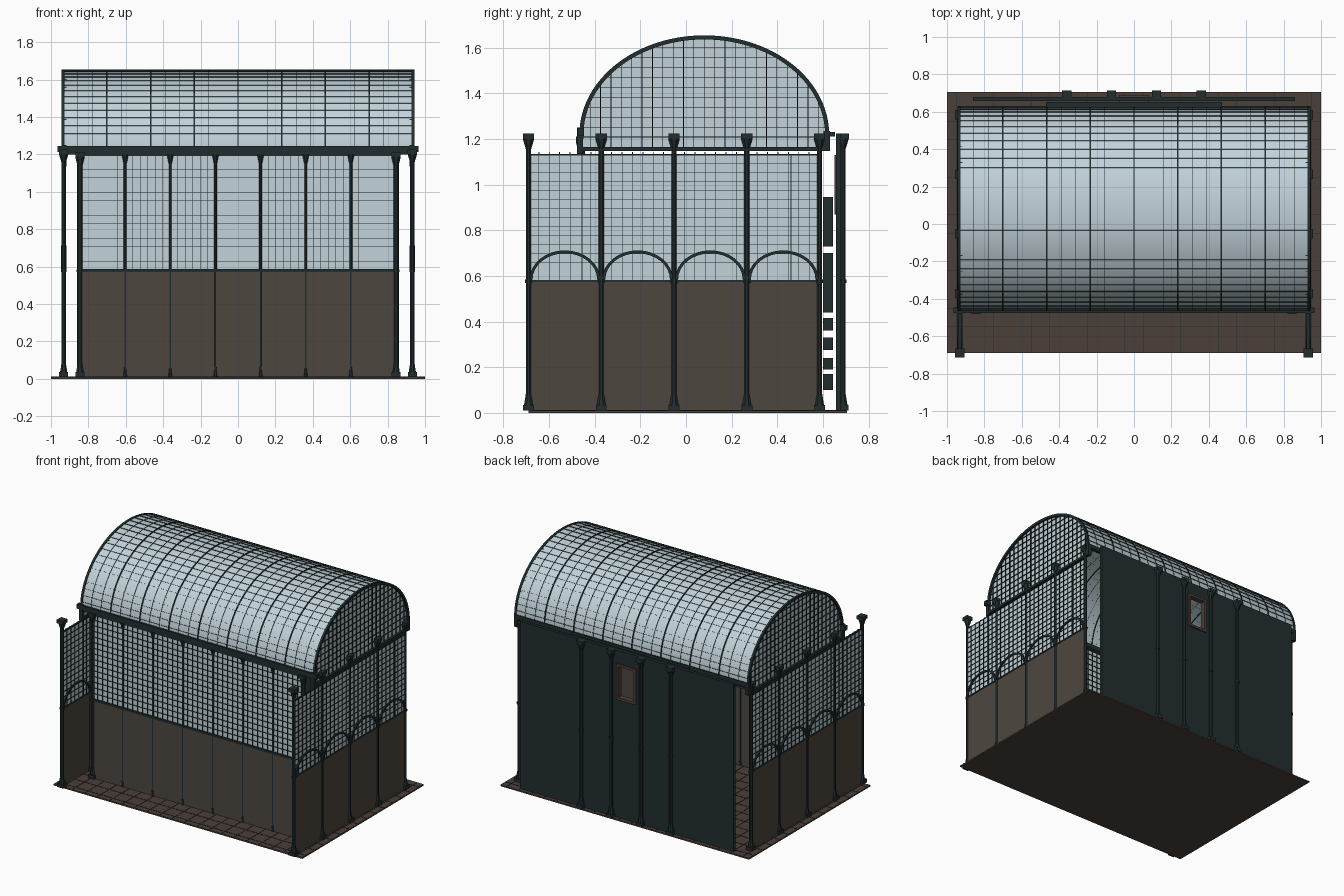
import bpy, bmesh, math
from mathutils import Matrix

cube = bpy.data.objects.get("Cube")
if cube:
    bpy.data.objects.remove(cube, do_unlink=True)


def material(name, rgb):
    m = bpy.data.materials.new(name)
    m.use_nodes = True
    m.diffuse_color = (*rgb, 1)
    bsdf = m.node_tree.nodes["Principled BSDF"]
    bsdf.inputs["Base Color"].default_value = (*rgb, 1)
    bsdf.inputs["Roughness"].default_value = 0.7
    return m


IRON = material("dark_green_iron", (0.016, 0.027, 0.028))
GLASS = material("pale_glass", (0.54, 0.65, 0.70))
PANEL = material("brown_panel", (0.075, 0.062, 0.049))
FLOOR = material("floor_brown", (0.070, 0.050, 0.041))


def finish(name, bm, mat, smooth=False):
    mesh = bpy.data.meshes.new(name)
    bm.to_mesh(mesh)
    bm.free()
    mesh.materials.append(mat)
    ob = bpy.data.objects.new(name, mesh)
    bpy.context.collection.objects.link(ob)
    if smooth:
        for p in mesh.polygons:
            p.use_smooth = True
    return ob


def add_box(bm, x0, x1, y0, y1, z0, z1):
    mid = Matrix.Translation(((x0 + x1) / 2, (y0 + y1) / 2, (z0 + z1) / 2))
    bmesh.ops.create_cube(bm, size=1, matrix=mid @ Matrix.Diagonal((x1 - x0, y1 - y0, z1 - z0, 1)))


def boxes(name, mat, items):
    bm = bmesh.new()
    for b in items:
        add_box(bm, *b)
    return finish(name, bm, mat)


def add_cone(bm, x, y, z0, z1, r0, r1, sides=8):
    bmesh.ops.create_cone(bm, cap_ends=True, segments=sides, radius1=r0, radius2=r1, depth=z1 - z0,
                          matrix=Matrix.Translation((x, y, (z0 + z1) / 2)) @ Matrix.Rotation(math.pi / sides, 4, 'Z'))


def add_post(bm, x, y, r, top):
    # shaft, flared foot, collar and flared capital
    add_cone(bm, x, y, 0.01, top, r, r)
    add_box(bm, x - 0.024, x + 0.024, y - 0.024, y + 0.024, 0.01, 0.035)
    add_cone(bm, x, y, 0.035, 0.085, 0.021, r)
    add_cone(bm, x, y, 0.57, 0.585, r + 0.004, r + 0.004)
    add_cone(bm, x, y, top - 0.07, top - 0.025, r, 0.027)
    add_box(bm, x - 0.025, x + 0.025, y - 0.025, y + 0.025, top - 0.025, top)


def add_hoop(bm, x0, x1, cy, cz, ry, rz, t, n=32):
    # half ring in the yz plane with rectangular section
    rows = []
    for i in range(n + 1):
        a = math.pi * i / n
        c, s = math.cos(a), math.sin(a)
        rows.append([bm.verts.new((x, cy + (ry - d) * c, cz + (rz - d) * s))
                     for x, d in ((x0, 0), (x1, 0), (x1, t), (x0, t))])
    for p, q in zip(rows, rows[1:]):
        for k in range(4):
            j = (k + 1) % 4
            bm.faces.new((p[k], p[j], q[j], q[k]))
    bm.faces.new(rows[0])
    bm.faces.new(rows[-1][::-1])
    bmesh.ops.recalc_face_normals(bm, faces=bm.faces[:])


def steps(a, b, n):
    return [a + (b - a) * i / n for i in range(n + 1)]


H = 0.0009  # half width of a glazing bar
CY, CZ, RY, RZ = 0.08, 1.22, 0.545, 0.432  # vault centre and radii
SIDE_Y = steps(-0.69, 0.585, 4)
FRONT_X = steps(-0.845, 0.845, 7)

# floor slab with tile joints
boxes("floor_slab", FLOOR, [(-1, 1, -0.69, 0.705, 0, 0.01)])
boxes("floor_joints", IRON,
      [(x - H, x + H, -0.69, 0.70, 0.009, 0.012) for x in steps(-0.95, 0.95, 19)]
      + [(-1, 1, y - H, y + H, 0.009, 0.012) for y in steps(-0.65, 0.65, 13)])

# front wall
boxes("front_panels", PANEL, [(-0.845, 0.845, -0.465, -0.45, 0.01, 0.575)])
boxes("front_glass", GLASS, [(-0.845, 0.845, -0.461, -0.453, 0.585, 1.2)])
boxes("front_rails", IRON, [(-0.85, 0.85, -0.472, -0.444, 0.572, 0.588),
                            (-0.85, 0.85, -0.466, -0.448, 1.19, 1.205)])
boxes("front_glazing_bars", IRON,
      [(x - H, x + H, -0.468, -0.446, 0.585, 1.2) for x in steps(-0.845, 0.845, 42)]
      + [(-0.845, 0.845, -0.468, -0.446, z - H, z + H) for z in steps(0.585, 1.2, 15)])
bm = bmesh.new()
for x in FRONT_X:
    if abs(x) > 0.8:
        add_post(bm, x, -0.457, 0.015, 1.21)
    else:
        add_cone(bm, x, -0.457, 0.01, 1.2, 0.009, 0.009)
        add_cone(bm, x, -0.457, 1.15, 1.2, 0.009, 0.02)
        add_cone(bm, x, -0.457, 0.01, 0.07, 0.014, 0.009)
finish("front_posts", bm, IRON)

# side walls, mirrored
for side, sx in (("right", 1), ("left", -1)):
    def span(c, h):
        return sx * c - h, sx * c + h
    y0, y1 = SIDE_Y[0], SIDE_Y[-1]
    boxes(side + "_side_panels", PANEL, [(*span(0.932, 0.006), y0, y1, 0.01, 0.575)])
    boxes(side + "_side_glass", GLASS, [(*span(0.932, 0.004), y0, y1, 0.575, 1.13)])
    boxes(side + "_side_rails", IRON, [(*span(0.932, 0.010), y0, y1, 0.573, 0.583),
                                       (*span(0.932, 0.005), y0, y1, 1.128, 1.134)]
          + [(*span(0.932, 0.002), y - 0.002, y + 0.002, 1.13, 1.142) for y in steps(y0, y1, 28)])
    boxes(side + "_side_glazing_bars", IRON,
          [(*span(0.932, 0.010), y - H, y + H, 0.58, 1.13) for y in steps(y0, y1, 28)]
          + [(*span(0.932, 0.010), y0, y1, z - H, z + H) for z in steps(0.58, 1.13, 14)]
          + [(*span(0.932, 0.010), y - 0.002, y + 0.002, 0.58, 1.13) for y in (-0.455, 0.46)])
    bm = bmesh.new()
    for a, b in zip(SIDE_Y, SIDE_Y[1:]):
        add_hoop(bm, *span(0.932, 0.014), (a + b) / 2, 0.585, (b - a) / 2 - 0.005, 0.127, 0.013, 16)
    finish(side + "_side_arches", bm, IRON)
    bm = bmesh.new()
    for y in SIDE_Y:
        add_post(bm, sx * 0.932, y, 0.0125, 1.225)
    finish(side + "_side_posts", bm, IRON)

    # gable end
    bm = bmesh.new()
    arc = [(CY + (RY - 0.01) * math.cos(a), CZ + (RZ - 0.01) * math.sin(a)) for a in steps(0, math.pi, 32)]
    outline = arc + [(CY - RY + 0.01, 1.16), (CY + RY - 0.01, 1.16)]
    face = bm.faces.new([bm.verts.new((sx * 0.925, y, z)) for y, z in outline])
    ext = bmesh.ops.extrude_face_region(bm, geom=[face])
    bmesh.ops.translate(bm, verts=[v for v in ext["geom"] if isinstance(v, bmesh.types.BMVert)],
                        vec=(-sx * 0.006, 0, 0))
    bmesh.ops.recalc_face_normals(bm, faces=bm.faces[:])
    finish(side + "_gable_glass", bm, GLASS)
    bars = []
    for y in steps(CY - RY, CY + RY, 24)[1:-1]:
        top = CZ + (RZ - 0.01) * math.sqrt(1 - ((y - CY) / RY) ** 2)
        bars.append((*span(0.924, 0.008), y - 0.0015, y + 0.0015, 1.16, top))
    for z in steps(1.165, 1.645, 11)[1:-1]:
        half = (RY - 0.01) * math.sqrt(1 - (max(z - CZ, 0) / RZ) ** 2)
        bars.append((*span(0.924, 0.008), CY - half, CY + half, z - 0.0012, z + 0.0012))
    boxes(side + "_gable_bars", IRON, bars)
    boxes(side + "_gable_beam", IRON, [(*span(0.93, 0.012), -0.475, 0.62, 1.147, 1.165),
                                       (*span(0.93, 0.014), -0.478, -0.452, 1.135, 1.25),
                                       (*span(0.93, 0.014), 0.602, 0.63, 1.147, 1.235)])

# vaulted roof skin, ribs and glazing bars
bm = bmesh.new()
add_hoop(bm, -0.93, 0.93, CY, CZ, RY - 0.003, RZ - 0.003, 0.006, 48)
finish("roof_glass", bm, GLASS, True)
bpy.context.view_layer.objects.active = bpy.data.objects["roof_glass"]
bpy.data.objects["roof_glass"].select_set(True)
bpy.ops.object.shade_smooth_by_angle()

bm = bmesh.new()
for x in steps(-0.935, 0.935, 8):
    w, t = (0.008, 0.018) if abs(x) > 0.9 else (0.004, 0.014)
    add_hoop(bm, x - w, x + w, CY, CZ, RY + 0.002, RZ + 0.002, t, 48)
finish("roof_ribs", bm, IRON)

bm = bmesh.new()
for x in steps(-0.935, 0.935, 24):
    add_hoop(bm, x - H, x + H, CY, CZ, RY, RZ, 0.010, 48)
for a in steps(0, math.pi, 30)[1:-1]:
    c, s = math.cos(a), math.sin(a)
    quad = [(x, CY + (RY + d) * c, CZ + (RZ + d) * s) for x, d in ((-0.93, -0.01), (0.93, -0.01), (0.93, 0.002), (-0.93, 0.002))]
    bm.faces.new([bm.verts.new(p) for p in quad])
finish("roof_glazing_bars", bm, IRON)

# eaves and their end brackets
boxes("eave_beams", IRON, [(-0.965, 0.965, -0.475, -0.447, 1.212, 1.245),
                           (-0.94, 0.94, -0.468, -0.45, 1.2, 1.215),
                           (-0.94, 0.94, 0.605, 0.63, 1.205, 1.235),
                           (-0.47, 0.47, 0.63, 0.652, 1.21, 1.23)])

# back wall with a window opening
W, Z0, Z1 = 0.08, 0.87, 1.13
boxes("back_wall", IRON, [(-0.86, -W, 0.658, 0.68, 0.01, 1.225), (W, 0.86, 0.658, 0.68, 0.01, 1.225),
                          (-W, W, 0.658, 0.68, 0.01, Z0), (-W, W, 0.658, 0.68, Z1, 1.225)])
boxes("window_frame", FLOOR, [(-W, -W + 0.018, 0.65, 0.69, Z0, Z1), (W - 0.018, W, 0.65, 0.69, Z0, Z1),
                              (-W, W, 0.65, 0.69, Z0, Z0 + 0.018), (-W, W, 0.65, 0.69, Z1 - 0.018, Z1)])
bm = bmesh.new()
for x in (-0.36, -0.12, 0.12, 0.36):
    add_post(bm, x, 0.688, 0.012, 1.225)
finish("back_posts", bm, IRON)

# stacked boards standing behind the glasshouse
levels = ((0.10, 0.17), (0.19, 0.24), (0.275, 0.33), (0.36, 0.415), (0.44, 0.70), (0.73, 0.945))
boxes("inner_boards", IRON, [(-0.46, -0.15, 0.60, 0.643, a, b) for a, b in levels])
